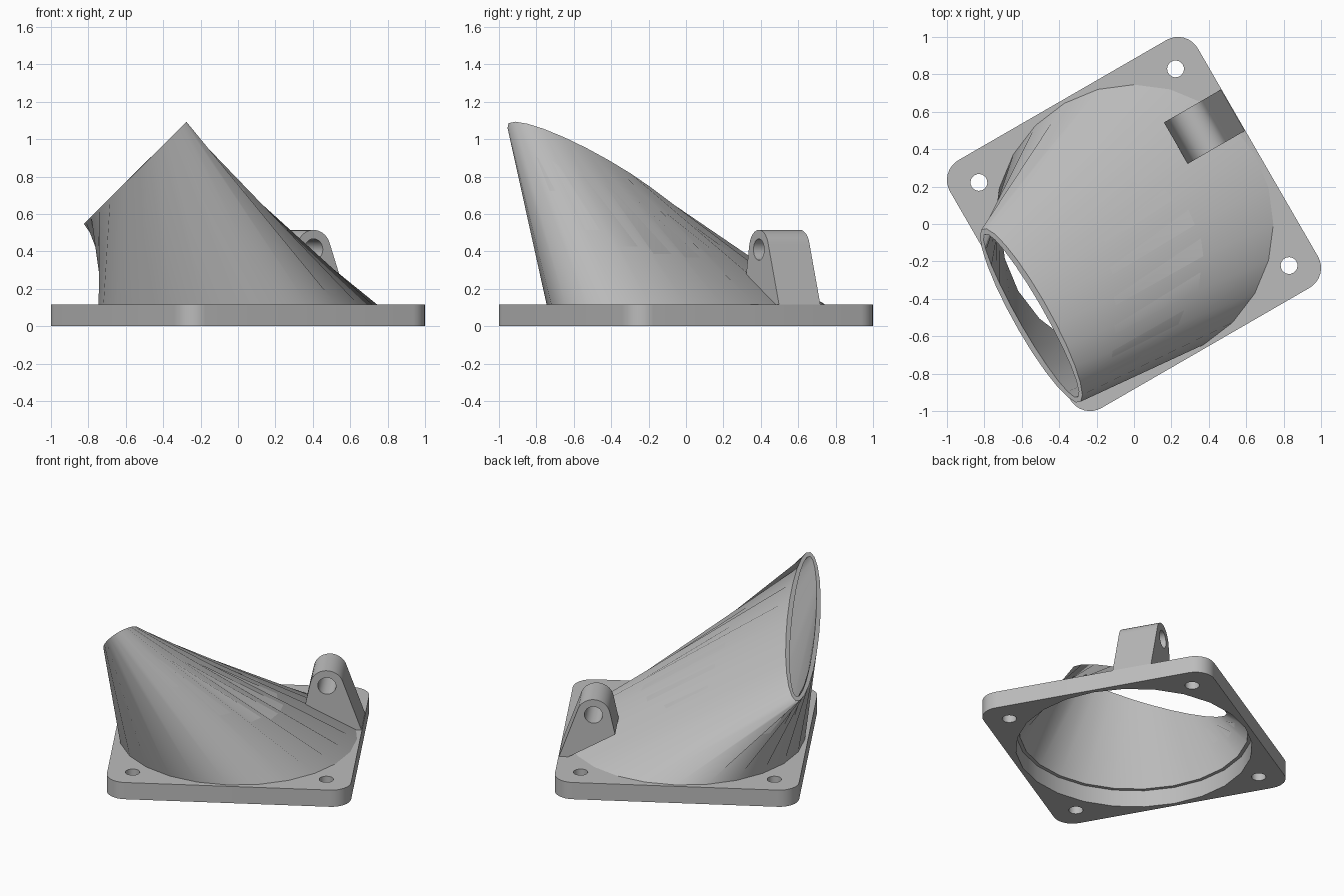
import bpy, bmesh, math
from mathutils import Vector, Matrix

cube = bpy.data.objects.get("Cube")
if cube:
    bpy.data.objects.remove(cube, do_unlink=True)

grey = bpy.data.materials.new("light_grey")
grey.use_nodes = True
COLOUR = (0.5, 0.5, 0.5, 1)
grey.diffuse_color = COLOUR
grey.node_tree.nodes["Principled BSDF"].inputs["Base Color"].default_value = COLOUR

TURN = math.radians(30)   # the whole part is turned about z
SEGS = 24
HALF, CORNER, THICK = 0.765, 0.123, 0.115


def add_object(name, bm):
    bmesh.ops.recalc_face_normals(bm, faces=bm.faces)
    mesh = bpy.data.meshes.new(name)
    bm.to_mesh(mesh)
    bm.free()
    mesh.materials.append(grey)
    obj = bpy.data.objects.new(name, mesh)
    obj.rotation_euler.z = TURN
    bpy.context.collection.objects.link(obj)
    return obj


def prism(name, outline, offset):
    """Extrude a closed outline by an offset vector."""
    bm = bmesh.new()
    face = bm.faces.new([bm.verts.new(p) for p in outline])
    top = bmesh.ops.extrude_face_region(bm, geom=[face])["geom"]
    bmesh.ops.translate(bm, vec=offset, verts=[v for v in top if isinstance(v, bmesh.types.BMVert)])
    return add_object(name, bm)


def cylinder(name, centre, radius, depth, segs, tilt=0):
    bm = bmesh.new()
    place = Matrix.Translation(centre) @ Matrix.Rotation(tilt, 4, 'X')
    bmesh.ops.create_cone(bm, cap_ends=True, segments=segs, radius1=radius,
                          radius2=radius, depth=depth, matrix=place)
    return add_object(name, bm)


def drill(obj, cutters):
    """Subtract the cutters, then remove them."""
    for c in cutters:
        mod = obj.modifiers.new("hole", 'BOOLEAN')
        mod.operation, mod.solver, mod.object = 'DIFFERENCE', 'EXACT', c
        c.hide_render = True
    bpy.context.view_layer.update()
    graph = bpy.context.evaluated_depsgraph_get()
    mesh = bpy.data.meshes.new_from_object(obj.evaluated_get(graph))
    obj.modifiers.clear()
    obj.data = mesh
    for c in cutters:
        bpy.data.objects.remove(c, do_unlink=True)


def smooth(obj, degrees):
    bpy.ops.object.select_all(action='DESELECT')
    obj.select_set(True)
    bpy.context.view_layer.objects.active = obj
    bpy.ops.object.shade_smooth_by_angle(angle=math.radians(degrees))


def arc(cx, cy, radius, start, end, steps):
    for i in range(steps + 1):
        t = math.radians(start + (end - start) * i / steps)
        yield cx + radius * math.cos(t), cy + radius * math.sin(t)


# Base plate: rounded square with the air opening and four screw holes
inset = HALF - CORNER
outline = []
for k, (sx, sy) in enumerate([(1, 1), (-1, 1), (-1, -1), (1, -1)]):
    outline += [(x, y, 0) for x, y in arc(sx * inset, sy * inset, CORNER, 90 * k, 90 * k + 90, 8)]
base_plate = prism("base_plate", outline, (0, 0, THICK))
cutters = [cylinder("opening_cutter", (0, 0, 0), 0.738, 1, SEGS)]
cutters += [cylinder("screw_cutter", (sx * 0.607, sy * 0.607, 0), 0.045, 1, 20)
            for sx in (-1, 1) for sy in (-1, 1)]
drill(base_plate, cutters)
smooth(base_plate, 30)

# Duct: hollow loft from the round inlet to a narrow slanted elliptical outlet
centre = Vector((-0.721, -0.149, 0.82))
long_axis = Vector((0, -0.531, 0.265))
short_axis = Vector((0.097, 0.034, 0.067))


def inlet(radius):
    return [Vector((radius * math.sin(t), -radius * math.cos(t), THICK)) for t in angles]


def outlet(long_scale, short_scale):
    return [centre + long_axis * long_scale * math.cos(t) + short_axis * short_scale * math.sin(t)
            for t in angles]


angles = [math.tau * i / SEGS for i in range(SEGS)]
bm = bmesh.new()
rings = [[bm.verts.new(p) for p in ring]
         for ring in (inlet(0.745), outlet(1, 1), outlet(0.945, 0.72), inlet(0.715))]
for k in range(4):
    low, high = rings[k], rings[(k + 1) % 4]
    for i in range(SEGS):
        j = (i + 1) % SEGS
        bm.faces.new((low[i], low[j], high[j], high[i]))
duct = add_object("duct", bm)
smooth(duct, 35)

# Hinge lug: round-topped ear with a pin hole
FRONT, BACK = 0.135, 0.39
profile = [(0.41, 0.28), (0.72, THICK - 0.01), (HALF, THICK - 0.01)]
profile += list(arc(0.545, 0.41, 0.105, 15, 172, 14))
hinge_lug = prism("hinge_lug", [(u, FRONT, z) for u, z in profile], (0, BACK - FRONT, 0))
drill(hinge_lug, [cylinder("pin_cutter", (0.545, 0.26, 0.41), 0.057, 1, 24, math.pi / 2)])
smooth(hinge_lug, 30)
